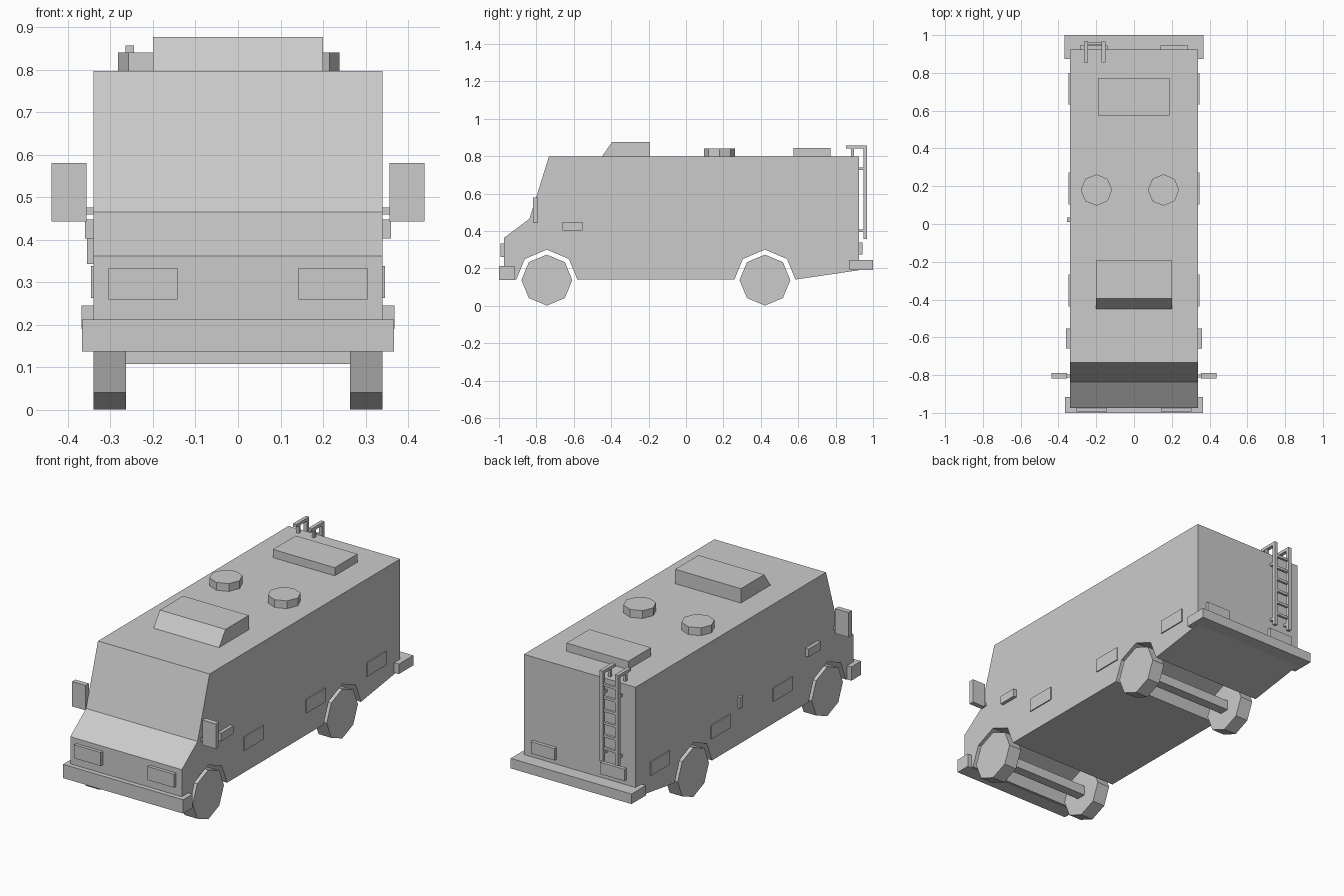
import bpy, bmesh, math

cube = bpy.data.objects.get("Cube")
if cube:
    bpy.data.objects.remove(cube, do_unlink=True)

grey = bpy.data.materials.new("plain grey")
grey.use_nodes = True
colour = (0.6, 0.6, 0.6, 1)
grey.diffuse_color = colour
grey.node_tree.nodes["Principled BSDF"].inputs["Base Color"].default_value = colour


def finish(name, bm):
    bmesh.ops.recalc_face_normals(bm, faces=bm.faces)
    mesh = bpy.data.meshes.new(name)
    bm.to_mesh(mesh)
    bm.free()
    mesh.materials.append(grey)
    obj = bpy.data.objects.new(name, mesh)
    bpy.context.collection.objects.link(obj)
    return obj


def profile(name, points, x0, x1):
    """Side outline of (y, z) points, extruded across x."""
    bm = bmesh.new()
    face = bm.faces.new([bm.verts.new((x0, y, z)) for y, z in points])
    new = bmesh.ops.extrude_face_region(bm, geom=[face])["geom"]
    verts = [v for v in new if isinstance(v, bmesh.types.BMVert)]
    bmesh.ops.translate(bm, verts=verts, vec=(x1 - x0, 0, 0))
    return finish(name, bm)


def box(name, x, y, z):
    """Box from (min, max) ranges."""
    return profile(name, [(y[0], z[0]), (y[1], z[0]), (y[1], z[1]), (y[0], z[1])], *x)


def pair(name, x, y, z):
    """Matching boxes on the left and right."""
    box(name + "_left", x, y, z)
    box(name + "_right", (-x[1], -x[0]), y, z)


def octagon(cy, cz, r):
    return [(cy + r * math.cos(i * math.pi / 4), cz + r * math.sin(i * math.pi / 4))
            for i in range(8)]


AXLES = (-0.744, 0.422)
HUB = 0.137
ROOF = 0.797
REAR = 0.925


# Body shell with open wheel arches
def arch(cy):
    return [(cy + 0.163, 0.14), (cy + 0.118, 0.25), (cy, 0.3),
            (cy - 0.118, 0.25), (cy - 0.163, 0.14)]


outline = [(-0.974, 0.14), (-0.974, 0.362), (-0.837, 0.465), (-0.733, ROOF),
           (REAR, ROOF), (REAR, 0.19)] + arch(AXLES[1]) + arch(AXLES[0])
profile("body", outline, -0.34, 0.34)

# Wheels and axles
for end, cy in zip(("front", "rear"), AXLES):
    for side, x0 in (("left", 0.263), ("right", -0.34)):
        profile(f"{end}_wheel_{side}", octagon(cy, HUB, 0.136), x0, x0 + 0.077)
    box(f"{end}_axle", (-0.27, 0.27), (cy - 0.027, cy + 0.027), (0.108, 0.162))

# Bumpers and lamps
box("front_bumper", (-0.366, 0.366), (-1, -0.917), (0.137, 0.213))
box("rear_bumper", (-0.368, 0.368), (0.874, 1), (0.19, 0.245))
pair("headlamp", (0.142, 0.304), (-0.992, -0.96), (0.26, 0.334))
pair("tail_lamp", (0.14, 0.285), (0.91, 0.944), (0.273, 0.338))

# Side panels, door handles, filler cap
for i, y in enumerate((-0.352, 0.188, 0.716)):
    pair(f"side_panel_{i + 1}", (0.33, 0.346), (y - 0.084, y + 0.084), (0.263, 0.338))
pair("door_handle", (0.33, 0.359), (-0.66, -0.553), (0.403, 0.448))
box("side_latch", (-0.355, -0.33), (0.01, 0.035), (0.343, 0.405))

# Mirrors on short arms
pair("mirror", (0.356, 0.438), (-0.818, -0.79), (0.443, 0.58))
pair("mirror_arm", (0.33, 0.36), (-0.812, -0.796), (0.459, 0.476))

# Roof equipment
profile("roof_scoop", [(-0.45, ROOF), (-0.395, 0.876), (-0.192, 0.876), (-0.192, ROOF)],
        -0.2, 0.2)
box("roof_hatch", (-0.19, 0.187), (0.575, 0.773), (ROOF, 0.842))
for side, cx in (("left", 0.156), ("right", -0.199)):
    bm = bmesh.new()
    face = bm.faces.new([bm.verts.new((x, y, ROOF)) for x, y in octagon(cx, 0.18, 0.083)])
    new = bmesh.ops.extrude_face_region(bm, geom=[face])["geom"]
    bmesh.ops.translate(bm, verts=[v for v in new if isinstance(v, bmesh.types.BMVert)],
                        vec=(0, 0, 0.043))
    finish("roof_vent_" + side, bm)

# Rear ladder: rails hooked over the roof, brackets, rungs
for side, x in (("outer", (-0.264, -0.244)), ("inner", (-0.171, -0.151))):
    box(f"ladder_rail_{side}", x, (0.948, 0.967), (0.358, 0.857))
    box(f"ladder_hook_{side}", x, (0.856, 0.95), (0.84, 0.857))
    inner = (x[0] + 0.003, x[1] - 0.003)
    box(f"ladder_foot_{side}", inner, (0.882, 0.898), (ROOF - 0.01, 0.842))
    for level, z in (("low", 0.4), ("high", 0.733)):
        box(f"ladder_bracket_{level}_{side}", inner, (REAR - 0.01, 0.95), (z - 0.007, z + 0.007))
for i in range(6):
    z = 0.43 + i * 0.07
    box(f"ladder_rung_{i + 1}", (-0.25, -0.165), (0.95, 0.964), (z - 0.007, z + 0.007))
